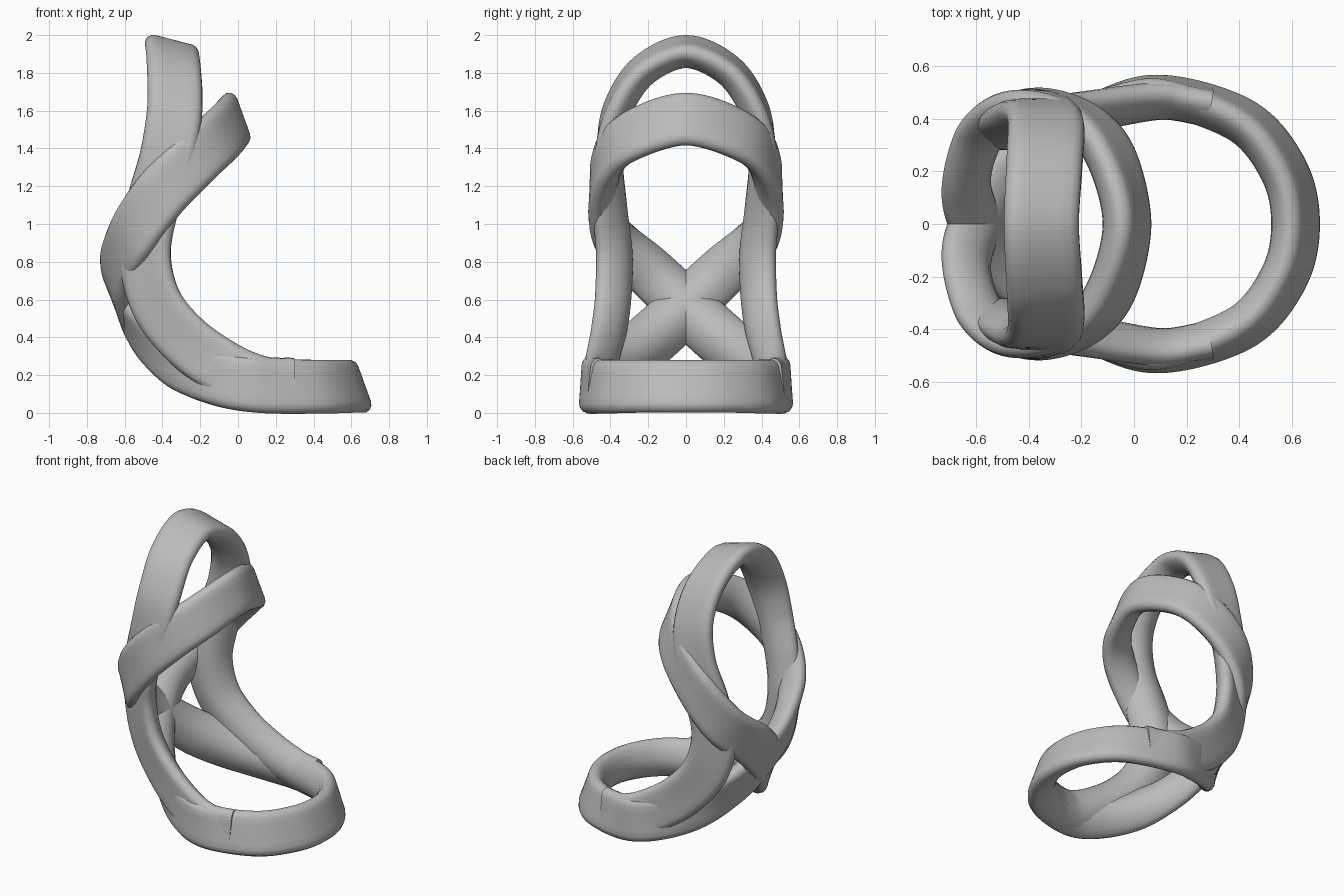
import bpy, bmesh
from mathutils import Vector

cube = bpy.data.objects.get("Cube")
if cube:
    bpy.data.objects.remove(cube)

grey = bpy.data.materials.new("satin_grey")
grey.use_nodes = True
grey.diffuse_color = (0.5, 0.5, 0.5, 1)
grey.node_tree.nodes["Principled BSDF"].inputs["Base Color"].default_value = (0.5, 0.5, 0.5, 1)

STEPS = 14

# Band section (outward, across): flat outside, rounded inside
half = [(0, 0.06), (0, 0.1), (-0.006, 0.122), (-0.022, 0.14), (-0.045, 0.147),
        (-0.07, 0.138), (-0.1, 0.112), (-0.127, 0.077), (-0.144, 0.04)]
section = half + [(-0.15, 0)] + [(n, -w) for n, w in reversed(half)]


def flip(v):
    return Vector((v.x, -v.y, v.z))


def spline(a, b, c, d, t):
    return 0.5 * (2 * b + (c - a) * t + (2 * a - 5 * b + 4 * c - d) * t ** 2
                  + (3 * b - a - 3 * c + d) * t ** 3)


def band(name, keys, closed):
    """Sweep the section along keys of (outer face centre, outward direction)."""
    count = len(keys)
    pick = lambda i: keys[i % count] if closed else keys[max(0, min(i, count - 1))]
    path = []
    for i in range(count if closed else count - 1):
        ks = [pick(i + j) for j in (-1, 0, 1, 2)]
        for s in range(STEPS):
            path.append([spline(*[k[m] for k in ks], s / STEPS) for m in (0, 1)])
    if not closed:
        path.append(keys[-1])
    bm = bmesh.new()
    rings = []
    last = len(path) - 1
    for i, (p, n) in enumerate(path):
        after = path[(i + 1) % len(path)] if closed else path[min(i + 1, last)]
        before = path[i - 1] if closed else path[max(i - 1, 0)]
        tangent = (after[0] - before[0]).normalized()
        out = (n - tangent * n.dot(tangent)).normalized()
        across = tangent.cross(out)
        rings.append([bm.verts.new(p + out * u + across * w) for u, w in section])
    for i in range(len(rings) if closed else last):
        a, b = rings[i], rings[(i + 1) % len(rings)]
        for j in range(len(section)):
            k = (j + 1) % len(section)
            bm.faces.new((a[j], a[k], b[k], b[j]))
    if not closed:
        bm.faces.new(rings[0])
        bm.faces.new(rings[-1])
    bmesh.ops.recalc_face_normals(bm, faces=bm.faces)
    mesh = bpy.data.meshes.new(name)
    bm.to_mesh(mesh)
    bm.free()
    mesh.materials.append(grey)
    obj = bpy.data.objects.new(name, mesh)
    bpy.context.collection.objects.link(obj)
    bpy.ops.object.select_all(action="DESELECT")
    obj.select_set(True)
    bpy.context.view_layer.objects.active = obj
    bpy.ops.object.shade_smooth_by_angle(angle=0.7)
    return obj


def keyed(rows):
    return [(Vector(p), Vector(n).normalized()) for p, n in rows]


def mirrored(keys):
    return [(flip(p), flip(n)) for p, n in reversed(keys)]


# Figure-eight band: upper ring, crossing at the back, base ring
eight = keyed([
    ((0.03, 0, 1.57), (0.94, 0, 0.34)),
    ((-0.05, 0.3, 1.49), (0.65, 0.75, 0.25)),
    ((-0.2, 0.46, 1.36), (0.3, 0.95, 0.1)),
    ((-0.42, 0.51, 1.15), (-0.1, 1, 0)),
    ((-0.6, 0.42, 0.92), (-0.6, 0.75, -0.1)),
    ((-0.69, 0.2, 0.73), (-0.92, 0.35, -0.2)),
    ((-0.65, 0, 0.55), (-0.95, 0, -0.3)),
    ((-0.53, -0.2, 0.38), (-0.8, -0.45, -0.35)),
    ((-0.34, -0.39, 0.255), (-0.5, -0.85, -0.2)),
    ((-0.1, -0.52, 0.18), (-0.25, -0.95, 0)),
    ((0.13, -0.555, 0.15), (0, -1, 0.1)),
    ((0.45, -0.44, 0.15), (0.6, -0.75, 0.25)),
    ((0.62, -0.23, 0.155), (0.85, -0.4, 0.32)),
    ((0.67, 0, 0.155), (0.94, 0, 0.34))])
band("crossing_band", eight + mirrored(eight[1:-1]), True)

# Tall arch: rises from the base sides and loops over the top
arch = keyed([
    ((0.3, 0.515, 0.15), (0.3, 0.95, 0.1)),
    ((0.12, 0.545, 0.16), (0, 1, 0.1)),
    ((-0.07, 0.52, 0.23), (-0.15, 1, 0)),
    ((-0.29, 0.475, 0.38), (-0.35, 0.9, 0)),
    ((-0.45, 0.44, 0.58), (-0.42, 0.9, 0)),
    ((-0.51, 0.43, 0.83), (-0.42, 0.9, 0)),
    ((-0.47, 0.46, 1.08), (-0.3, 0.95, 0)),
    ((-0.38, 0.48, 1.35), (-0.1, 1, 0)),
    ((-0.33, 0.43, 1.62), (0.1, 0.95, 0.25)),
    ((-0.33, 0.27, 1.86), (0.2, 0.65, 0.7)),
    ((-0.34, 0, 1.975), (0.25, 0, 0.97))])
band("tall_arch", arch + mirrored(arch[:-1]), False)
